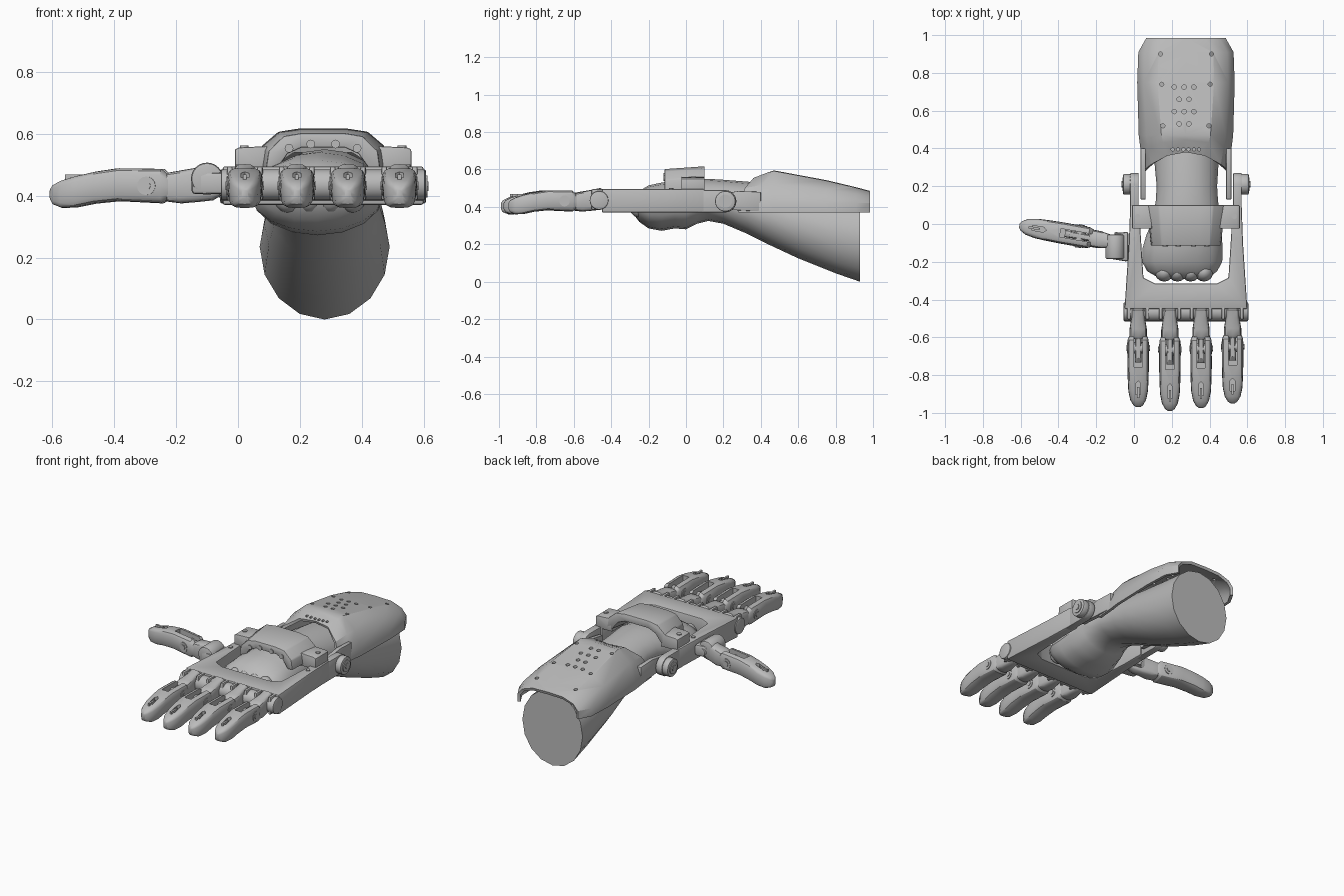
import bpy, bmesh, math
from mathutils import Matrix, Vector

cube = bpy.data.objects.get("Cube")
if cube:
    bpy.data.objects.remove(cube)

grey = bpy.data.materials.new("matte_grey")
grey.use_nodes = True
grey.diffuse_color = (0.5, 0.5, 0.5, 1)
grey.node_tree.nodes["Principled BSDF"].inputs["Base Color"].default_value = (0.5, 0.5, 0.5, 1)

C = 0.275          # centre line of the forearm and palm
parts, cutters = [], []


def finish(name, bm, matrix=None, bevel=0, cutter=False, recalc=True):
    if recalc:
        bmesh.ops.recalc_face_normals(bm, faces=bm.faces)
    me = bpy.data.meshes.new(name)
    bm.to_mesh(me)
    bm.free()
    me.materials.append(grey)
    ob = bpy.data.objects.new(name, me)
    bpy.context.collection.objects.link(ob)
    if matrix:
        ob.matrix_world = matrix
    if bevel:
        mod = ob.modifiers.new("bevel", 'BEVEL')
        mod.width, mod.segments, mod.limit_method = bevel, 2, 'ANGLE'
    ob.hide_render = cutter
    (cutters if cutter else parts).append(ob)
    return ob


def loft(name, rings, closed=True, **kw):
    bm = bmesh.new()
    rows = [[bm.verts.new(p) for p in r] for r in rings]
    n = len(rows[0])
    for a, b in zip(rows, rows[1:]):
        for j in range(n if closed else n - 1):
            k = (j + 1) % n
            bm.faces.new((a[j], b[j], b[k], a[k]))
    if closed:
        bm.faces.new(rows[0])
        bm.faces.new(rows[-1])
    return finish(name, bm, recalc=closed, **kw)


def ring(y, cx, w, zb, zt, power=1.0, n=16):
    pts = []
    for i in range(n):
        a = 2 * math.pi * i / n
        c, s = math.cos(a), math.sin(a)
        pts.append((cx + w * math.copysign(abs(c) ** power, c), y,
                    (zb + zt) / 2 + (zt - zb) / 2 * math.copysign(abs(s) ** power, s)))
    return pts


def prism(name, outline, axis, lo, hi, **kw):
    place = {'X': lambda a, b, h: (h, a, b), 'Y': lambda a, b, h: (a, h, b),
             'Z': lambda a, b, h: (a, b, h)}[axis]
    return loft(name, [[place(a, b, h) for a, b in outline] for h in (lo, hi)], **kw)


def box(name, x0, x1, y0, y1, z0, z1, **kw):
    return prism(name, [(x0, y0), (x1, y0), (x1, y1), (x0, y1)], 'Z', z0, z1, **kw)


def add_rod(bm, p, r, depth, axis, sides):
    turn = {'X': Matrix.Rotation(math.pi / 2, 4, 'Y'), 'Y': Matrix.Rotation(math.pi / 2, 4, 'X'),
            'Z': Matrix()}[axis]
    bmesh.ops.create_cone(bm, cap_ends=True, segments=sides, radius1=r, radius2=r,
                          depth=depth, matrix=Matrix.Translation(p) @ turn)


def rod(name, p, r, depth, axis, sides=24, **kw):
    bm = bmesh.new()
    add_rod(bm, p, r, depth, axis, sides)
    return finish(name, bm, **kw)


def cut(ob, cutter):
    mod = ob.modifiers.new("cut", 'BOOLEAN')
    mod.operation, mod.object, mod.solver = 'DIFFERENCE', cutter, 'EXACT'


# Forearm and rounded wrist stump: y, centre x, half width, bottom, top
arm = [(0.93, .28, .21, 0, .47), (.8, .28, .205, .045, .48), (.6, .28, .195, .125, .50),
       (.45, .28, .18, .195, .52), (.33, .278, .17, .255, .535), (.2, .28, .16, .31, .545),
       (.12, .28, .165, .325, .55), (.06, .28, .175, .31, .55), (0, .275, .185, .28, .545),
       (-.06, .265, .2, .285, .54), (-.13, .257, .212, .272, .53), (-.2, .255, .212, .285, .515),
       (-.25, .255, .185, .32, .485), (-.28, .262, .14, .36, .455), (-.29, .265, .07, .385, .43)]
loft("forearm_stump", [ring(*s) for s in arm])
for i in range(4):
    bm = bmesh.new()
    bmesh.ops.create_uvsphere(bm, u_segments=14, v_segments=8, radius=1,
                              matrix=Matrix.Translation((.16 + .07 * i, -.255, .41))
                              @ Matrix.Diagonal((.05, .05, .065, 1)))
    finish("stump_fold", bm)

# Forearm cuff shell: y, half width, flat half width, top height, front bow
cuff_rows = []
for y, w, f, zt, bow in [(.28, .23, .10, .555, .10), (.39, .24, .12, .582, .055),
                         (.47, .25, .13, .592, 0), (.75, .258, .15, .54, 0),
                         (.91, .252, .145, .502, 0), (.985, .21, .105, .482, 0)]:
    half = [(w, .37), (w, .42), ((w + f) / 2 + .02, .42 + (zt - .42) * .6), (f, zt)]
    section = half + [(0, zt + .003)] + [(-x, z) for x, z in reversed(half)]
    cuff_rows.append([(C + x, y + bow * (1 - (x / w) ** 2), z) for x, z in section])
cuff = loft("forearm_cuff", cuff_rows, closed=False)
shell = cuff.modifiers.new("shell", 'SOLIDIFY')
shell.thickness, shell.offset = 0.018, -1

# Cuff vents, screw holes and end slots
bm = bmesh.new()
for row in range(4):
    y, count = .725 - .065 * row, 3 - row % 2
    for i in range(count):
        add_rod(bm, (.265 + .052 * (i - (count - 1) / 2), y, .55), .012, .3, 'Z', 12)
for s in (-1, 1):
    for x, y in ((.135, .9), (.128, .74), (.122, .52)):
        add_rod(bm, (C + s * x, y, .55), .011, .3, 'Z', 12)
for i in range(6):
    add_rod(bm, (C + .028 * (i - 2.5), .395, .58), .009, .15, 'Z', 6)
cut(cuff, finish("cuff_hole_cutter", bm, cutter=True))

# Palm frame: two side arms joined by the knuckle plate
half = [(.295, .1), (.302, -.1), (.325, -.45)]
inner = [(.165, -.315), (.225, -.285), (.24, -.05), (.24, .1)]
outline = [(C - x, y) for x, y in half] + [(C + x, y) for x, y in reversed(half)]
outline += [(C + x, y) for x, y in reversed(inner)] + [(C - x, y) for x, y in inner]
prism("palm_frame", outline, 'Z', .37, .495, bevel=.008)
rod("knuckle_bar", (C, -.465, .435), .05, .66, 'X', bevel=.006)

# Wrist bridge over the stump
arch = [(.21, .50), (.20, .56), (.145, .607), (.08, .617)]
under = [(.08, .57), (.13, .55), (.17, .50)]
outline = [(C - x, z) for x, z in arch] + [(C + x, z) for x, z in reversed(arch)]
outline += [(C + x, z) for x, z in reversed(under)] + [(C - x, z) for x, z in under]
bridge = prism("wrist_bridge", outline, 'Y', -.115, .1, bevel=.006)
for v in bridge.data.vertices:      # front edge is narrower and lower
    if v.co.y < 0:
        v.co.x = C + (v.co.x - C) * .88
        v.co.z -= .015
for x in (-.11, -.04, .04, .11):
    rod("bridge_screw", (C + x, -.114, .575 - abs(x) * .2), .014, .012, 'Y', 12)

# Mirrored shoulders, wrist straps and pivots
strap = [(.05, .37), (.21, .37)]
strap += [(.21 + .06 * math.cos(a), .43 + .06 * math.sin(a))
          for a in [math.pi * (i / 8 - .5) for i in range(1, 8)]]
strap += [(.21, .49), (.05, .49)]
for s, side in ((-1, "right"), (1, "left")):
    def at(d):
        return C + s * d
    prism(side + "_bridge_shoulder", [(at(.285), .48), (at(.285), .55), (at(.27), .556),
          (at(.18), .56), (at(.17), .48)], 'Y', -.025, .1, bevel=.005)
    prism(side + "_outer_strap", strap, 'X', at(.295), at(.25), bevel=.005)
    prism(side + "_cuff_strap", [(.13, .39), (.4, .375), (.4, .48), (.28, .485), (.13, .46)],
          'X', at(.24), at(.213), bevel=.004)
    rod(side + "_pivot_disc", (at(.31), .21, .43), .055, .045, 'X', bevel=.006)
    rod(side + "_pivot_ring", (at(.327), .21, .43), .036, .02, 'X', 20)
    rod(side + "_pivot_bolt", (at(.331), .21, .43), .018, .02, 'X', 6)
    rod(side + "_shoulder_screw", (at(.255), .04, .556), .014, .012, 'Z', 12)
    rod(side + "_frame_screw", (at(.27), -.08, .495), .012, .012, 'Z', 12)

# Fingers point along -y from their base pivot: y, half width, bottom, top
knuckle = [(.03, .028, .40, .47), (.005, .036, .385, .502), (-.04, .036, .38, .492),
           (-.1, .046, .375, .482), (-.14, .046, .38, .475), (-.155, .018, .385, .465),
           (-.26, .018, .39, .46), (-.285, .018, .41, .44)]
tip = [(-.135, .046, .39, .465), (-.16, .056, .375, .488), (-.3, .057, .382, .49),
       (-.38, .055, .374, .478), (-.44, .052, .362, .465), (-.49, .042, .36, .45),
       (-.52, .025, .372, .435), (-.53, .01, .39, .42)]


def finger(name, x, y, length, angle=0):
    m = (Matrix.Translation((x, y, 0)) @ Matrix.Rotation(math.radians(angle), 4, 'Z')
         @ Matrix.Diagonal((1, length / .53, 1, 1)))
    loft(name + "_knuckle", [ring(a, 0, w, b, t, .5) for a, w, b, t in knuckle], matrix=m)
    end = loft(name + "_tip", [ring(a, 0, w, b, t, .5) for a, w, b, t in tip], matrix=m)
    cut(end, box("joint_slot_cutter", -.022, .022, -.31, -.1, .405, .6, matrix=m, cutter=True))
    nail = [(-.013, -.40), (.013, -.40), (.013, -.46), (-.013, -.46)]
    cut(end, prism("nail_slot_cutter", [(0, -.385)] + nail[1:] + nail[:1], 'Z', .44, .6,
                   matrix=m, cutter=True))
    box(name + "_tendon", -.006, .006, -.48, -.42, .435, .468, matrix=m)
    rod(name + "_base_pin", (0, 0, .435), .026, .11, 'X', 16, matrix=m, bevel=.004)
    rod(name + "_joint_collar", (0, -.205, .432), .03, .117, 'X', 16, matrix=m)
    rod(name + "_joint_bolt", (0, -.205, .432), .016, .124, 'X', 6, matrix=m)
    rod(name + "_front_screw", (0, -.142, .45), .014, .07, 'Y', 6, matrix=m)


for name, x, length in (("index", .022, .51), ("middle", .19, .53),
                        ("ring_finger", .355, .515), ("little", .522, .49)):
    finger(name, x, -.46, length)
    for s in (-1, 1):
        box(name + "_knuckle_lug", x + s * .04, x + s * .058, -.505, -.42, .385, .495, bevel=.006)

# Thumb and its mount
finger("thumb", -.085, -.1, .53, -100)
prism("thumb_mount", [(-.03, -.04), (-.10, -.05), (-.15, -.12), (-.15, -.18), (-.03, -.2)],
      'Z', .405, .475, bevel=.012)
rod("thumb_barrel", (-.1, -.12, .455), .052, .13, 'Y', bevel=.01)

# Bake modifiers, drop helpers, shade
bpy.context.view_layer.update()
dg = bpy.context.evaluated_depsgraph_get()
baked = [bpy.data.meshes.new_from_object(ob.evaluated_get(dg)) for ob in parts]
for ob, me in zip(parts, baked):
    ob.modifiers.clear()
    ob.data = me
for ob in cutters:
    bpy.data.objects.remove(ob)
bpy.ops.object.select_all(action='DESELECT')
for ob in parts:
    ob.select_set(True)
bpy.context.view_layer.objects.active = parts[0]
bpy.ops.object.shade_smooth_by_angle(angle=math.radians(32))
